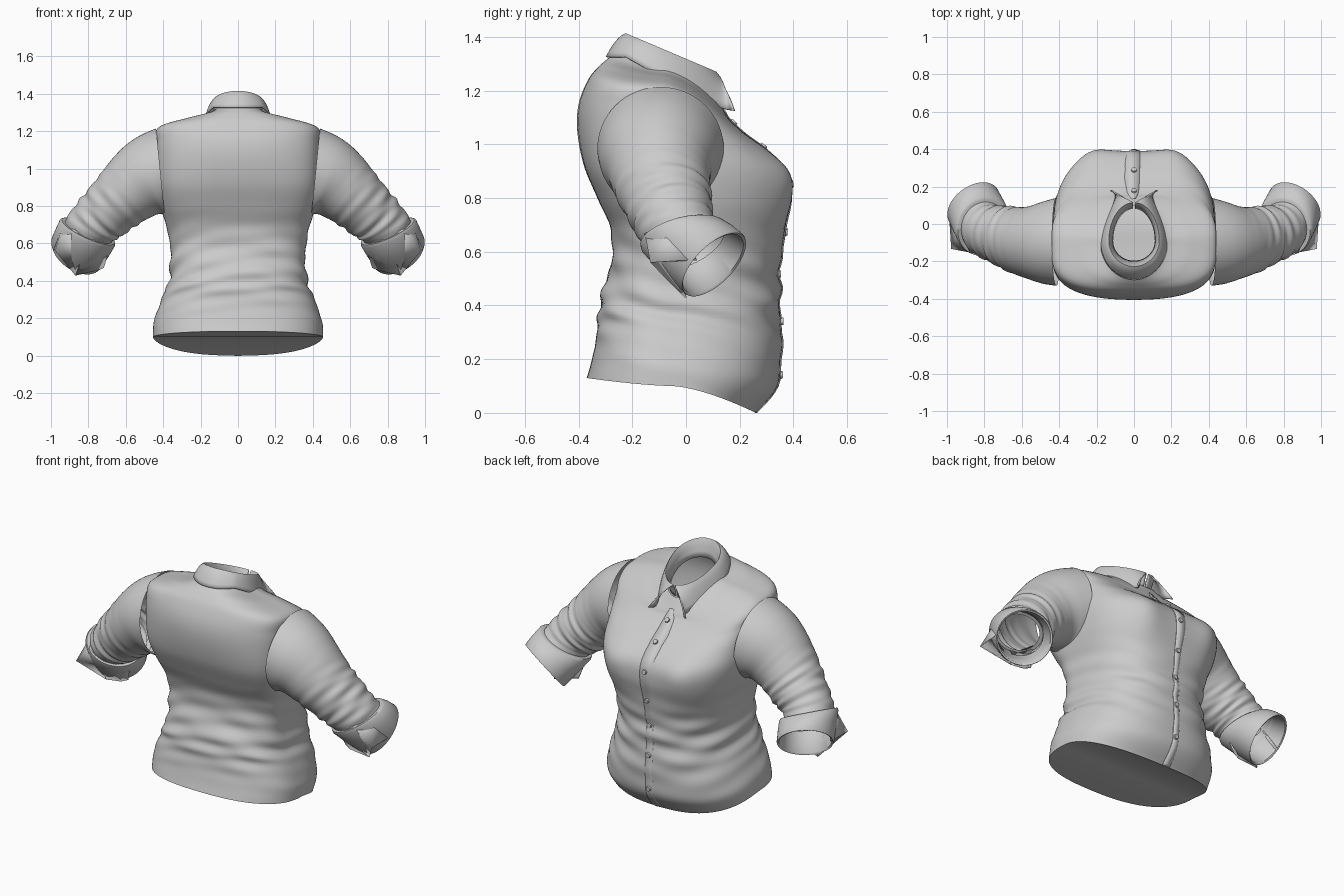
import bpy, bmesh, math
from mathutils import Vector

old = bpy.data.objects.get("Cube")
if old:
    bpy.data.objects.remove(old)

cloth = bpy.data.materials.new("grey_cloth")
cloth.use_nodes = True
GREY = (0.6, 0.6, 0.6, 1)
cloth.diffuse_color = GREY
cloth.node_tree.nodes["Principled BSDF"].inputs["Base Color"].default_value = GREY


def finish(name, bm, angle=50):
    bmesh.ops.recalc_face_normals(bm, faces=bm.faces)
    mesh = bpy.data.meshes.new(name)
    bm.to_mesh(mesh)
    bm.free()
    mesh.materials.append(cloth)
    ob = bpy.data.objects.new(name, mesh)
    bpy.context.collection.objects.link(ob)
    bpy.ops.object.select_all(action='DESELECT')
    ob.select_set(True)
    bpy.context.view_layer.objects.active = ob
    bpy.ops.object.shade_smooth_by_angle(angle=math.radians(angle))
    return ob


def loft(name, rings, closed=True, cap=False, thick=0):
    bm = bmesh.new()
    rows = [[bm.verts.new(p) for p in r] for r in rings]
    n = len(rows[0])
    for a, b in zip(rows, rows[1:]):
        for i in range(n if closed else n - 1):
            j = (i + 1) % n
            bm.faces.new((a[i], a[j], b[j], b[i]))
    if cap:
        # strips from side to side follow the curve of the hem
        r, h = rows[0], n // 2
        for i in range(-n // 4, n // 4):
            bm.faces.new(list(dict.fromkeys((r[i], r[i + 1], r[(h - i - 1) % n], r[(h - i) % n]))))
    ob = finish(name, bm)
    if thick:
        mod = ob.modifiers.new("thickness", 'SOLIDIFY')
        mod.thickness = thick
        mod.offset = 0
    return ob


def spline(rows, v):
    """Smooth interpolation through a list of parameter rows."""
    i = max(0, min(int(v), len(rows) - 2))
    f = v - i
    p = [rows[max(0, min(k, len(rows) - 1))] for k in (i - 1, i, i + 1, i + 2)]
    return [b + f * (c - a) / 2 + f * f * (a - 2.5 * b + 2 * c - d / 2)
            + f ** 3 * (1.5 * (b - c) + (d - a) / 2) for a, b, c, d in zip(*p)]


def bump(x, centre, width):
    return math.exp(-((x - centre) / width) ** 2)


# Torso rows: z at back, side, chest; y at back and chest; half width; roundness back, chest
TORSO = [(.13, .10, .00, -.37, .26, .455, .8, .8), (.22, .18, .10, -.345, .34, .45, .8, .8),
         (.32, .30, .25, -.33, .355, .41, .8, .8), (.42, .40, .40, -.32, .35, .37, .8, .8),
         (.55, .53, .53, -.28, .35, .36, .8, .8), (.68, .66, .66, -.28, .365, .375, .74, .74),
         (.80, .78, .80, -.33, .39, .41, .6, .68), (.92, .90, .90, -.38, .375, .432, .48, .67),
         (1.05, 1.02, .98, -.405, .30, .437, .43, .68), (1.15, 1.13, 1.04, -.40, .22, .438, .45, .7),
         (1.24, 1.212, 1.09, -.365, .165, .43, .55, .75), (1.29, 1.25, 1.12, -.325, .145, .31, .75, .8),
         (1.325, 1.27, 1.15, -.285, .125, .19, .9, .9), (1.36, 1.30, 1.19, -.25, .10, .13, 1, 1)]


def torso_point(v, t, out=0):
    zb, zs, zf, yb, yf, w, kb, kf = spline(TORSO, v)
    c, s = math.cos(t), math.sin(t)
    k = kf if s > 0 else kb
    cx, sy = math.copysign(abs(c) ** k, c), abs(s) ** k
    yc = -.05 - .04 * min(1, v / 9)
    # soft folds around the waist
    fold = bump(v, 3.2, 1.5) * (.005 * math.sin(5 * v + 4 * math.sin(t + .6) + 2 * c)
                                + .005 * math.sin(8 * v - 5 * math.cos(t + .4) + 3 * s))
    if s > 0:
        # rounded chest
        depth = yf - yc + .028 * bump(v, 6.6, 1.5) * bump(abs(cx * w), .23, .1)
    else:
        # shoulder blades curve towards the sleeves
        depth = (yc - yb) * (1 - .2 * bump(v, 8.5, 2) * cx * cx)
    zt = zf if s > 0 else zb
    return Vector((cx * (w + fold + out), yc + math.copysign(sy, s) * (depth + fold + out),
                   zs + (zt - zs) * sy ** 1.5))


SEG = 128
loft("shirt_body", [[torso_point(r / 8, math.tau * i / SEG) for i in range(SEG)]
                    for r in range(8 * (len(TORSO) - 1) + 1)], cap=True)

# Front placket with its buttons
loft("front_placket", [[torso_point(r / 6, math.pi / 2 + a, d) for a, d in ((-.02, .003), (.05, -.003))]
                       for r in range(70)], closed=False, thick=.003)
for v in (1.3, 2.6, 3.9, 5.1, 6.5, 8.2, 9.8):
    p = torso_point(v, math.pi / 2, .004)
    normal = (torso_point(v + .1, math.pi / 2) - torso_point(v - .1, math.pi / 2)).cross(Vector((-1, 0, 0)))
    if normal.y < 0:
        normal.negate()
    bm = bmesh.new()
    bmesh.ops.create_cone(bm, cap_ends=True, segments=20, radius1=.016, radius2=.013, depth=.014)
    turn = Vector((0, 0, 1)).rotation_difference(normal).to_matrix()
    bmesh.ops.transform(bm, matrix=turn.to_4x4(), verts=bm.verts)
    bmesh.ops.translate(bm, vec=p, verts=bm.verts)
    finish("button", bm, 30)

# Collar rows: half width, y at back and chest, drop at back, extra drop towards the chest
INNER, TOP, LEAF = (.115, -.20, .085, -.09, 0), (.135, -.228, .115, 0, 0), (.178, -.295, .12, -.085, -.045)


def collar_point(row, u):
    w, yb, yf, dz, extra = row
    gap = .05
    t = math.pi / 2 + gap + u * (math.tau - 2 * gap)
    s = math.sin(t)
    yc = -.09
    y = yc + s * ((yf - yc) if s > 0 else (yc - yb))
    along = max(0, (y + .225) / .33)
    p = Vector((w * math.cos(t), y, 1.41 - .14 * along + dz + extra * along))
    if row is LEAF:
        edge = max(0, 1 - min(u, 1 - u) / .2) ** 2
        tip = Vector((math.copysign(.125, p.x), .18, 1.125))
        p = p.lerp(tip, edge)
    return p


collar = []
for a, b, steps in ((INNER, TOP, 4), (TOP, LEAF, 6)):
    for k in range(steps + (b is LEAF)):
        f = k / steps
        collar.append([collar_point(a, i / 80).lerp(collar_point(b, i / 80), f)
                       + Vector((0, 0, .012 * math.sin(math.pi * f))) for i in range(81)])
loft("collar", collar, closed=False, thick=.008)

# Sleeve rows: centre, direction, depth radius, height radius
SLEEVE = [(.415, -.095, .985, 1, 0, -.1, .235, .23), (.48, -.10, .95, 1, 0, -.45, .22, .218),
          (.55, -.10, .905, 1, 0, -.8, .195, .192), (.635, -.085, .83, .9, .1, -.9, .175, .167),
          (.72, -.055, .75, .7, .25, -.75, .155, .15), (.79, -.03, .68, .45, .3, -.8, .14, .138),
          (.83, .03, .62, .43, .45, -.75, .128, .128)]


def tube_ring(centre, axis, ru, rv, side, n=64, crease=None):
    axis = axis.normalized()
    u = (Vector((0, 1, 0)) - axis * axis.y).normalized()
    v = axis.cross(u)
    ring = []
    for i in range(n):
        t = math.tau * i / n
        k = 1 + (crease(t) if crease else 0)
        p = centre + u * (ru * k * math.cos(t)) + v * (rv * k * math.sin(t))
        ring.append((p.x * side, p.y, p.z))
    return ring


CUFF_START, CUFF_END = Vector((.80, -.02, .665)), Vector((.862, .105, .552))
AXIS_START, AXIS_END = Vector((.40, .25, -.88)), Vector((.46, .63, -.63))
# Cuff walls: position along the cuff and radius, outside then inside
CUFF = ((.0, .115), (.0, .155), (.08, .163), (.5, .16), (.95, .156), (1, .152),
        (.97, .143), (.5, .137), (.05, .132))
# Cuff flaps: upper edge on the cuff, then the loose pointed lower edge
FLAPS = ((((.93, -.03, .71), (.87, -.15, .67), (.80, -.16, .62)),
          ((.985, .04, .57), (.975, -.13, .56), (.87, 0, .43))),
         (((.67, -.05, .64), (.72, -.13, .62), (.80, -.16, .62)),
          ((.72, -.01, .47), (.76, -.02, .455), (.87, 0, .43))))

for side, label in ((1, "left"), (-1, "right")):
    rings = []
    for r in range(12 * (len(SLEEVE) - 1) + 1):
        v = r / 12
        x, y, z, tx, ty, tz, ru, rv = spline(SLEEVE, v)
        amount = .03 * bump(v, 4, 1.1)
        rings.append(tube_ring(Vector((x, y, z)), Vector((tx, ty, tz)), ru, rv, side,
                               crease=lambda t: amount * math.sin(9 * v + 2.2 * math.sin(t + .5))
                               + amount * .6 * math.sin(14 * v - 3 * math.cos(t))))
    loft(label + "_sleeve", rings)

    # Rolled cuff, outer wall turning into the inner wall
    loft(label + "_cuff", [tube_ring(CUFF_START.lerp(CUFF_END, f), AXIS_START.lerp(AXIS_END, f),
                                     rad, rad, side) for f, rad in CUFF])
    for flap in FLAPS:
        loft(label + "_cuff_flap", [[(x * side, y, z) for x, y, z in edge] for edge in flap],
             closed=False, thick=.008)
